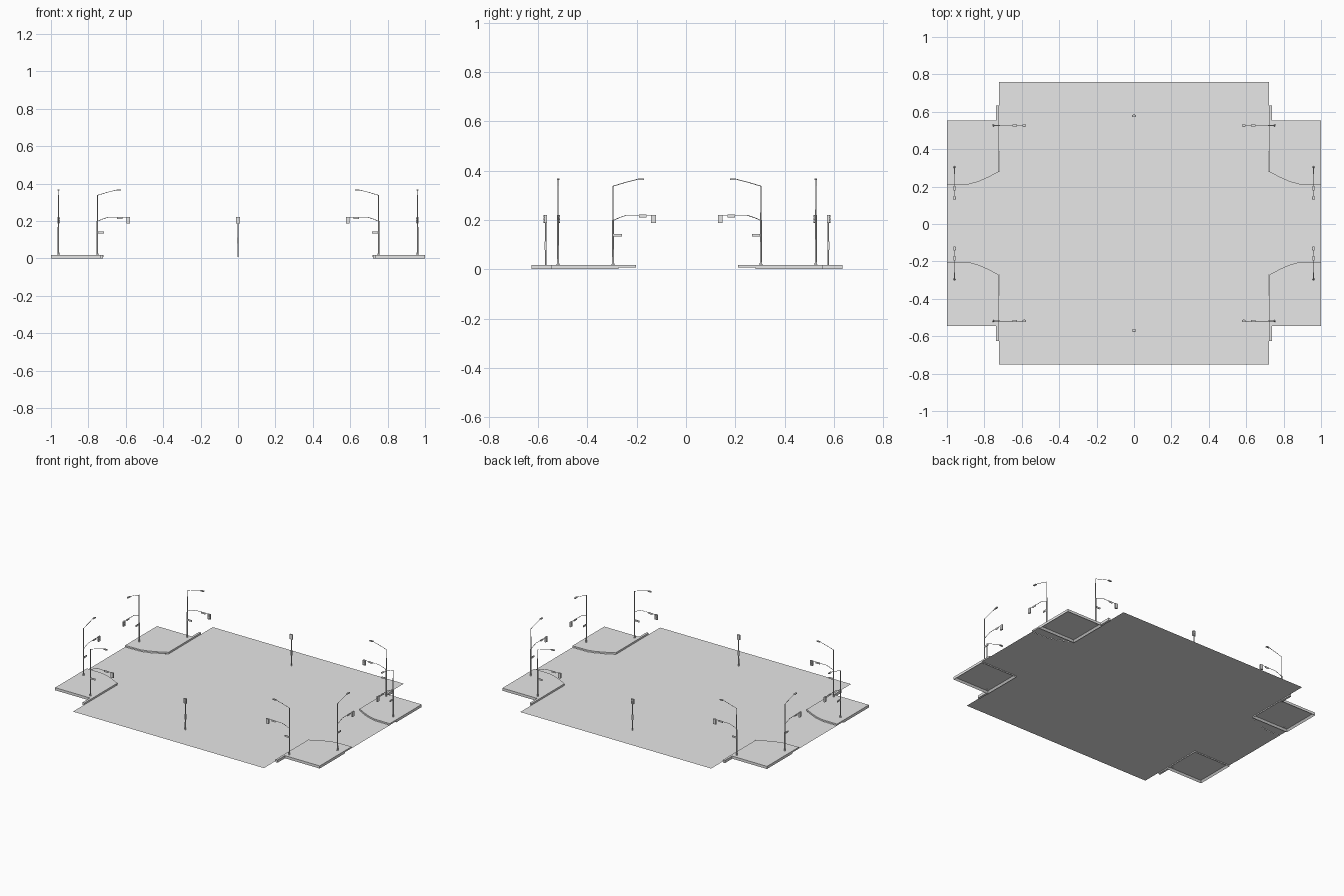
import bpy, bmesh
from mathutils import Vector, Matrix

cube = bpy.data.objects.get("Cube")
if cube:
    bpy.data.objects.remove(cube, do_unlink=True)

GREY = bpy.data.materials.new("plain grey")
GREY.use_nodes = True
GREY.diffuse_color = (0.8, 0.8, 0.8, 1)
GREY.node_tree.nodes["Principled BSDF"].inputs["Base Color"].default_value = (0.8, 0.8, 0.8, 1)

ROAD_Z, WALK_Z, SHIFT = 0.007, 0.018, 0.004
# Kerb line round one corner, from the side street to the main street
KERB = [(0.72, 0.277), (0.78, 0.245), (0.835, 0.221), (0.885, 0.208), (1.0, 0.206)]


def finish(name, bm, sx=1, sy=1, closed=True):
    """Mirror into the wanted quadrant and make the object."""
    for v in bm.verts:
        v.co.x *= sx
        v.co.y = v.co.y * sy + SHIFT
    if closed:
        bmesh.ops.recalc_face_normals(bm, faces=bm.faces[:])
    me = bpy.data.meshes.new(name)
    bm.to_mesh(me)
    bm.free()
    me.materials.append(GREY)
    ob = bpy.data.objects.new(name, me)
    bpy.context.collection.objects.link(ob)


def prism(bm, outline, z0, z1):
    base = bm.faces.new([bm.verts.new((x, y, z0)) for x, y in outline])
    res = bmesh.ops.extrude_face_region(bm, geom=[base], use_keep_orig=True)
    for v in res["geom"]:
        if isinstance(v, bmesh.types.BMVert):
            v.co.z = z1
    return base


def rect(x0, x1, y0, y1):
    return [(x0, y0), (x1, y0), (x1, y1), (x0, y1)]


def box(bm, centre, size):
    m = Matrix.Translation(centre) @ Matrix.Diagonal((*size, 1))
    bmesh.ops.create_cube(bm, size=1, matrix=m)


def tube(bm, points, radius, end_radius=None):
    """Round rod through a few points."""
    for a, b in zip(points, points[1:]):
        a, b = Vector(a), Vector(b)
        d = b - a
        m = Matrix.Translation((a + b) / 2) @ d.to_track_quat("Z", "Y").to_matrix().to_4x4()
        res = bmesh.ops.create_cone(bm, cap_ends=True, segments=8, radius1=radius,
                                    radius2=end_radius or radius, depth=d.length, matrix=m)
        for f in {f for v in res["verts"] for f in v.link_faces if len(f.verts) == 4}:
            f.smooth = True


def signal_head(bm, centre, along, facing):
    """Housing with three hooded lamps; along is its width axis."""
    c = Vector(centre)
    size = along * 0.02 + Vector((abs(facing.x), abs(facing.y), 0)) * 0.009
    box(bm, c, (abs(size.x), abs(size.y), 0.034))
    for dz in (-0.011, 0, 0.011):
        p = c + Vector((0, 0, dz))
        tube(bm, [p, p + facing * 0.009], 0.0045)


def street_pole(name, base, arm, facing, sx, sy):
    """Lamp post with curved lamp arm, signal mast arm, signs and signal."""
    b = Vector((*base, 0))
    up = Vector((0, 0, 1))
    wide = Vector((abs(arm.x), abs(arm.y), 0))
    thick = Vector((abs(facing.x), abs(facing.y), 0))

    def at(reach, height):
        return b + arm * reach + up * height

    bm = bmesh.new()
    tube(bm, [at(0, 0.01), at(0, 0.03)], 0.006, 0.0045)
    tube(bm, [at(0, 0.03), at(0, 0.2)], 0.0042, 0.0036)
    tube(bm, [at(0, 0.2), at(0, 0.338)], 0.003, 0.0025)
    finish(name + "_post", bm, sx, sy)

    bm = bmesh.new()
    tube(bm, [at(0, 0.337), at(0.05, 0.352), at(0.1, 0.365), at(0.125, 0.366)], 0.0015)
    box(bm, at(0.114, 0.365), wide * 0.024 + thick * 0.01 + up * 0.006)
    finish(name + "_lamp", bm, sx, sy)

    bm = bmesh.new()
    tube(bm, [at(0, 0.198), at(0.028, 0.21), at(0.055, 0.219), at(0.165, 0.219)], 0.0015)
    finish(name + "_mast_arm", bm, sx, sy)

    bm = bmesh.new()
    box(bm, at(0.12, 0.216), wide * 0.03 + thick * 0.003 + up * 0.011)
    box(bm, at(0.019, 0.138), wide * 0.033 + thick * 0.004 + up * 0.011)
    finish(name + "_signs", bm, sx, sy)

    bm = bmesh.new()
    signal_head(bm, at(0.165, 0.204), wide, facing)
    finish(name + "_signal", bm, sx, sy)


# Road surface: one outline made of the mirrored kerb line
quarter = [(0.722, 0.755)] + KERB
outline = []
for sx, sy, step in ((1, 1, 1), (1, -1, -1), (-1, -1, 1), (-1, 1, -1)):
    outline += [(x * sx, y * sy) for x, y in quarter[::step]]
bm = bmesh.new()
face = bm.faces.new([bm.verts.new((x, y, ROAD_Z)) for x, y in outline])
face.normal_update()
if face.normal.z < 0:
    face.normal_flip()
finish("road", bm, closed=False)

# Four street corners
for sx, sy, tag in ((1, 1, "back_left"), (-1, 1, "back_right"),
                    (1, -1, "front_left"), (-1, -1, "front_right")):
    # Pavement, hollow underneath with a kerb rim
    bm = bmesh.new()
    under = prism(bm, rect(0.722, 1.0, 0.277, 0.55), 0, WALK_Z)
    bmesh.ops.inset_region(bm, faces=[under], thickness=0.016)
    for v in under.verts:
        v.co.z = 0.012
    finish(tag + "_pavement", bm, sx, sy)

    # Rounded corner
    bm = bmesh.new()
    prism(bm, KERB + [(1.0, 0.277)], 0.008, WALK_Z)
    finish(tag + "_rounded_corner", bm, sx, sy)

    # Kerb running on along the side street
    bm = bmesh.new()
    prism(bm, rect(0.722, 0.737, 0.55, 0.63), 0, WALK_Z)
    finish(tag + "_kerb", bm, sx, sy)

    street_pole(tag + "_outer_pole", (0.96, 0.3), Vector((0, -1, 0)), Vector((-1, 0, 0)), sx, sy)
    street_pole(tag + "_inner_pole", (0.752, 0.523), Vector((-1, 0, 0)), Vector((0, -1, 0)), sx, sy)

# Signals on short posts in the middle of the side street
for sy, tag in ((1, "back"), (-1, "front")):
    bm = bmesh.new()
    tube(bm, [(0, 0.573, ROAD_Z), (0, 0.573, 0.21)], 0.0035, 0.003)
    box(bm, (0, 0.573, 0.095), (0.01, 0.008, 0.034))
    finish(tag + "_middle_post", bm, 1, sy)
    bm = bmesh.new()
    signal_head(bm, (0, 0.573, 0.204), Vector((1, 0, 0)), Vector((0, 1, 0)))
    finish(tag + "_middle_signal", bm, 1, sy)
